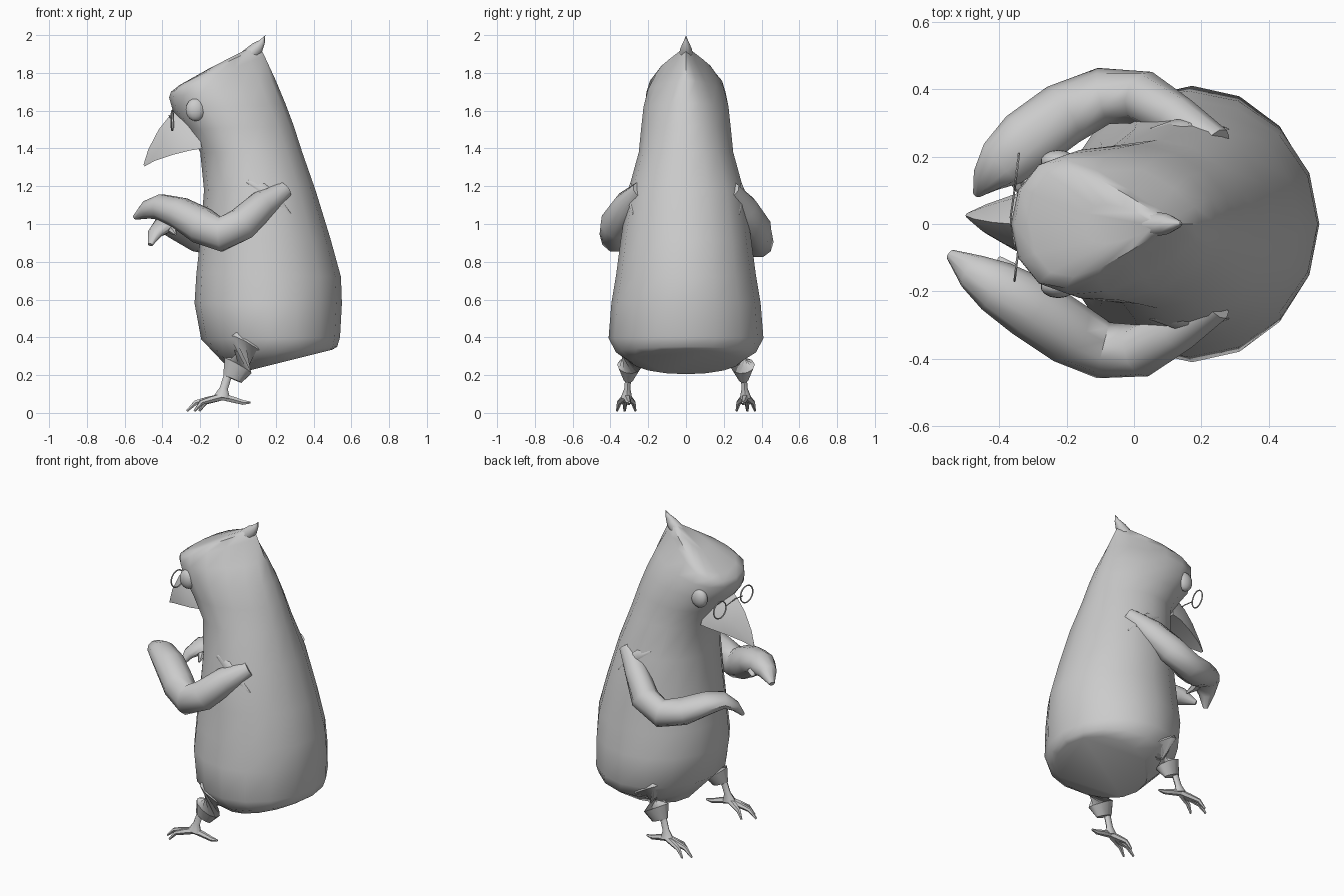
import bpy, bmesh, math
from mathutils import Vector

grey = bpy.data.materials.new("plain grey")
grey.diffuse_color = (0.6, 0.6, 0.6, 1)


def finish(name, bm, angle=50):
    bmesh.ops.recalc_face_normals(bm, faces=bm.faces)
    me = bpy.data.meshes.new(name)
    bm.to_mesh(me)
    bm.free()
    ob = bpy.data.objects.new(name, me)
    bpy.context.collection.objects.link(ob)
    me.materials.append(grey)
    bpy.ops.object.select_all(action='DESELECT')
    ob.select_set(True)
    bpy.context.view_layer.objects.active = ob
    bpy.ops.object.shade_smooth_by_angle(angle=math.radians(angle))
    return ob


def loft(name, rings, angle=50):
    """Skin a list of equal-length point rings and cap both ends."""
    bm = bmesh.new()
    vs = [[bm.verts.new(p) for p in r] for r in rings]
    n = len(vs[0])
    for a, b in zip(vs, vs[1:]):
        for i in range(n):
            j = (i + 1) % n
            bm.faces.new((a[i], a[j], b[j], b[i]))
    bm.faces.new(vs[0])
    bm.faces.new(vs[-1])
    return finish(name, bm, angle)


def limb(name, path, sides=8, side=1):
    """Tapered tube; path points are (x, y, z, half width, half height)."""
    pts = [Vector((p[0], p[1] * side, p[2])) for p in path]
    rings = []
    for i, p in enumerate(pts):
        t = (pts[min(i + 1, len(pts) - 1)] - pts[max(i - 1, 0)]).normalized()
        ref = Vector((0, 0, 1)) if abs(t.z) < 0.85 else Vector((1, 0, 0))
        u = t.cross(ref).normalized()
        v = u.cross(t)
        w, h = path[i][3:]
        rings.append([p + u * w * math.cos(a) + v * h * math.sin(a)
                      for a in (2 * math.pi * k / sides for k in range(sides))])
    return loft(name, rings)


# Body and head: front x, front z, back x, back z, half width, teardrop taper
stations = [
    (-0.02, 0.205, 0.50, 0.335, 0.29, -0.05), (-0.10, 0.29, 0.525, 0.35, 0.37, 0),
    (-0.195, 0.39, 0.54, 0.40, 0.41, 0), (-0.23, 0.58, 0.55, 0.58, 0.395, 0),
    (-0.22, 0.74, 0.545, 0.72, 0.37, 0), (-0.20, 0.92, 0.49, 0.92, 0.345, 0),
    (-0.18, 1.18, 0.41, 1.18, 0.305, 0), (-0.20, 1.38, 0.34, 1.38, 0.25, 0.05),
    (-0.27, 1.50, 0.295, 1.52, 0.237, 0.1), (-0.345, 1.60, 0.25, 1.64, 0.225, 0.15),
    (-0.365, 1.67, 0.20, 1.76, 0.20, 0.35), (-0.355, 1.70, 0.14, 1.89, 0.158, 0.8),
    (-0.31, 1.735, 0.115, 1.94, 0.13, 0.8), (-0.15, 1.825, 0.08, 1.942, 0.05, 0.7)]
N = 16
rings = []
for xf, zf, xb, zb, w, t in stations:
    ring = []
    for k in range(N):
        a = 2 * math.pi * k / N
        f = (1 + math.cos(a)) / 2
        ring.append((xf + (xb - xf) * f, w * math.sin(a) * (1 - t * math.cos(a)),
                     zf + (zb - zf) * f))
    rings.append(ring)
loft("body", rings, 50)

# Pointed crest on the back of the head
limb("crest", [(0.05, 0, 1.885, 0.04, 0.04), (0.10, 0, 1.93, 0.03, 0.035),
               (0.128, 0, 1.965, 0.014, 0.016), (0.145, 0, 2.0, 0.001, 0.001)])

# Hooked beak: ridge point, upper sides, lower edges per section
beak = []
for xr, zr, xs, zs, xl, zl, w, y in [
        (-0.30, 1.62, -0.22, 1.54, -0.19, 1.40, 0.125, 0),
        (-0.36, 1.575, -0.31, 1.49, -0.25, 1.39, 0.12, 0.0),
        (-0.42, 1.50, -0.385, 1.435, -0.35, 1.365, 0.085, 0.005),
        (-0.475, 1.395, -0.455, 1.36, -0.44, 1.335, 0.043, 0.015),
        (-0.50, 1.315, -0.497, 1.31, -0.494, 1.305, 0.008, 0.025)]:
    beak.append([(xr, y, zr), (xs, y + w * 0.75, zs), (xl, y + w, zl),
                 (xl, y - w, zl), (xs, y - w * 0.75, zs)])
loft("beak", beak, 40)

# Eyes
for s, label in ((-1, "right"), (1, "left")):
    bm = bmesh.new()
    bmesh.ops.create_uvsphere(bm, u_segments=14, v_segments=10, radius=1)
    for v in bm.verts:
        v.co = Vector((-0.225 + v.co.x * 0.053, s * (0.185 + v.co.y * 0.035),
                       1.605 + v.co.z * 0.06))
    finish(label + "_eye", bm, 60)


# Spectacles: two thin round rims and a bridge
def rim(name, cy):
    rings = []
    for i in range(25):
        a = 2 * math.pi * i / 24
        out = Vector((0.12 * math.cos(a), math.cos(a), math.sin(a)))
        c = Vector((-0.348, cy, 1.548))
        rings.append([c + out * (0.053 + 0.004 * math.cos(b)) +
                      Vector((0.004 * math.sin(b), 0, 0))
                      for b in (2 * math.pi * k / 6 for k in range(6))])
    loft(name, rings)


rim("left_rim", 0.155)
rim("right_rim", -0.115)
limb("bridge", [(-0.354, -0.065, 1.555, 0.003, 0.003), (-0.366, 0.02, 1.575, 0.003, 0.003),
                (-0.354, 0.105, 1.555, 0.003, 0.003)], 6)

# Broad wing-like arms, one hand raised higher than the other
limb("right_arm", [(0.24, -0.23, 1.18, 0.06, 0.05), (0.13, -0.31, 1.10, 0.07, 0.08),
                   (0.02, -0.375, 1.00, 0.08, 0.09), (-0.09, -0.375, 0.945, 0.085, 0.095),
                   (-0.19, -0.325, 0.99, 0.095, 0.10), (-0.31, -0.245, 1.06, 0.095, 0.085),
                   (-0.41, -0.185, 1.09, 0.08, 0.07), (-0.48, -0.14, 1.075, 0.055, 0.05),
                   (-0.545, -0.09, 1.035, 0.016, 0.014)], 10)
limb("left_arm", [(0.24, 0.23, 1.18, 0.06, 0.05), (0.13, 0.31, 1.08, 0.07, 0.08),
                  (0.03, 0.375, 0.97, 0.08, 0.09), (-0.09, 0.38, 0.905, 0.085, 0.085),
                  (-0.21, 0.325, 0.93, 0.095, 0.08), (-0.32, 0.245, 0.98, 0.095, 0.065),
                  (-0.39, 0.18, 0.995, 0.08, 0.045), (-0.44, 0.13, 0.95, 0.045, 0.03),
                  (-0.465, 0.09, 0.89, 0.014, 0.012)], 10)
# Thumbs
limb("right_thumb", [(-0.35, -0.20, 1.06, 0.035, 0.03), (-0.38, -0.13, 1.055, 0.03, 0.025),
                     (-0.40, -0.10, 1.04, 0.006, 0.006)], 6)
limb("left_thumb", [(-0.33, 0.22, 0.98, 0.03, 0.03), (-0.35, 0.13, 0.97, 0.025, 0.025),
                    (-0.33, 0.08, 0.945, 0.006, 0.006)], 6)

# Shoulder feathers, legs and feet, mirrored
for s, label in ((-1, "right"), (1, "left")):
    limb(label + "_shoulder_feather",
         [(0.05, 0.275, 1.225, 0.01, 0.012), (0.12, 0.27, 1.18, 0.04, 0.05),
          (0.20, 0.275, 1.12, 0.035, 0.04), (0.28, 0.28, 1.05, 0.004, 0.004)], 8, s)
    limb(label + "_thigh",
         [(0.12, 0.24, 0.46, 0.08, 0.12), (0.06, 0.285, 0.34, 0.095, 0.13),
          (0.0, 0.30, 0.25, 0.065, 0.085), (-0.03, 0.305, 0.18, 0.028, 0.055)], 10, s)
    limb(label + "_shank",
         [(-0.05, 0.305, 0.21, 0.016, 0.022), (-0.075, 0.31, 0.13, 0.016, 0.022),
          (-0.085, 0.315, 0.08, 0.03, 0.045)], 8, s)
    for toe, (x, y) in {"middle": (-0.27, 0.325), "outer": (-0.23, 0.365),
                        "inner": (-0.205, 0.268), "back": (0.065, 0.30)}.items():
        tip = 0.055 if toe == "back" else 0.01
        path = [(-0.085, 0.315, 0.085, 0.022, 0.02)]
        for f, z, r in ((0.4, 0.07, 0.018), (0.75, 0.055, 0.014), (1, tip, 0.006)):
            path.append((-0.085 + (x + 0.085) * f, 0.315 + (y - 0.315) * f, z, r, r))
        limb(label + "_" + toe + "_toe", path, 6, s)
